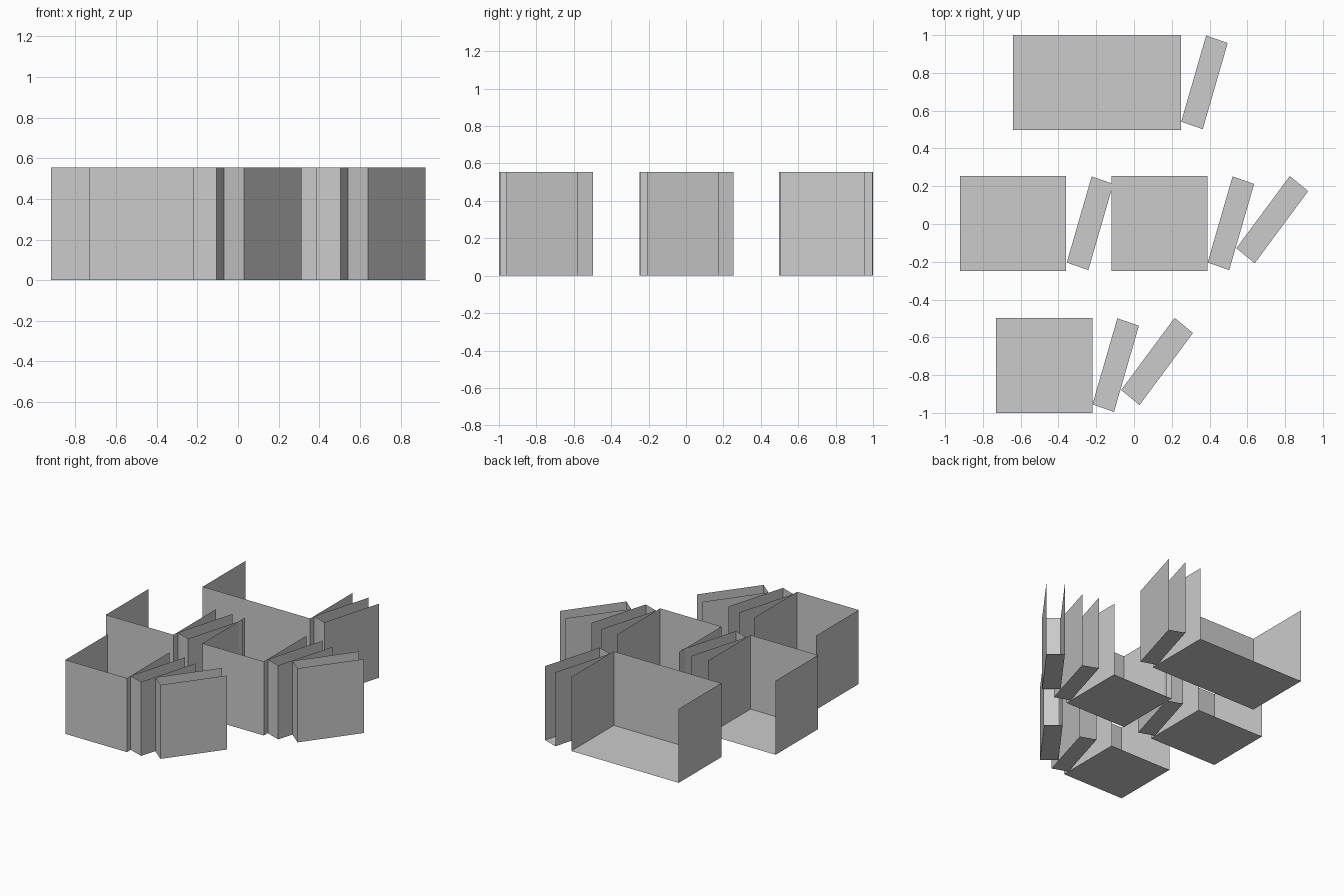
import bpy, bmesh
from mathutils import Vector

if "Cube" in bpy.data.objects:
    bpy.data.objects.remove(bpy.data.objects["Cube"])

HEIGHT = 0.554
DEPTH = 0.503


def open_case(name, corner, front, side):
    """Thin shell with floor, front and two side walls; open at top and back."""
    c, f, s = Vector((*corner, 0)), Vector((*front, 0)), Vector((*side, 0))
    up = Vector((0, 0, HEIGHT))
    bm = bmesh.new()
    base = [bm.verts.new(p) for p in (c + s, c, c + f, c + f + s)]
    bm.faces.new(base[::-1]).normal_flip()
    top = [bm.verts.new(v.co + up) for v in base]
    for i in range(3):
        bm.faces.new((base[i], base[i + 1], top[i + 1], top[i]))
    bmesh.ops.recalc_face_normals(bm, faces=bm.faces)
    # floor should face down
    bm.normal_update()
    if min(bm.faces, key=lambda g: g.calc_center_median().z).normal.z > 0:
        bmesh.ops.reverse_faces(bm, faces=bm.faces)
    mesh = bpy.data.meshes.new(name)
    bm.to_mesh(mesh)
    bm.free()
    obj = bpy.data.objects.new(name, mesh)
    bpy.context.collection.objects.link(obj)


# leaning volumes: start offset from row front, front edge, side edge
SLIGHT = (0.045, (0.114, -0.04), (0.132, 0.456))
STEEP = (0.121, (0.097, -0.08), (0.283, 0.382))

# each row: front y, upright blocks (x min, x max), slight leans, steep leans
rows = {
    "front": (-1.0, [(-0.73, -0.22)], [-0.22], [-0.068]),
    "middle": (-0.249, [(-0.92, -0.36), (-0.12, 0.388)], [-0.356, 0.39], [0.542]),
    "back": (0.497, [(-0.64, 0.25)], [0.25], []),
}

for row, (y, blocks, slight, steep) in rows.items():
    # upright stacks of books
    for i, (x0, x1) in enumerate(blocks):
        open_case(f"{row}_upright_books_{i + 1}", (x0, y), (x1 - x0, 0), (0, DEPTH))
    # single leaning books
    for label, xs, (dy, front, side) in (("leaning", slight, SLIGHT),
                                         ("steep", steep, STEEP)):
        for i, x in enumerate(xs):
            open_case(f"{row}_{label}_book_{i + 1}", (x, y + dy), front, side)
